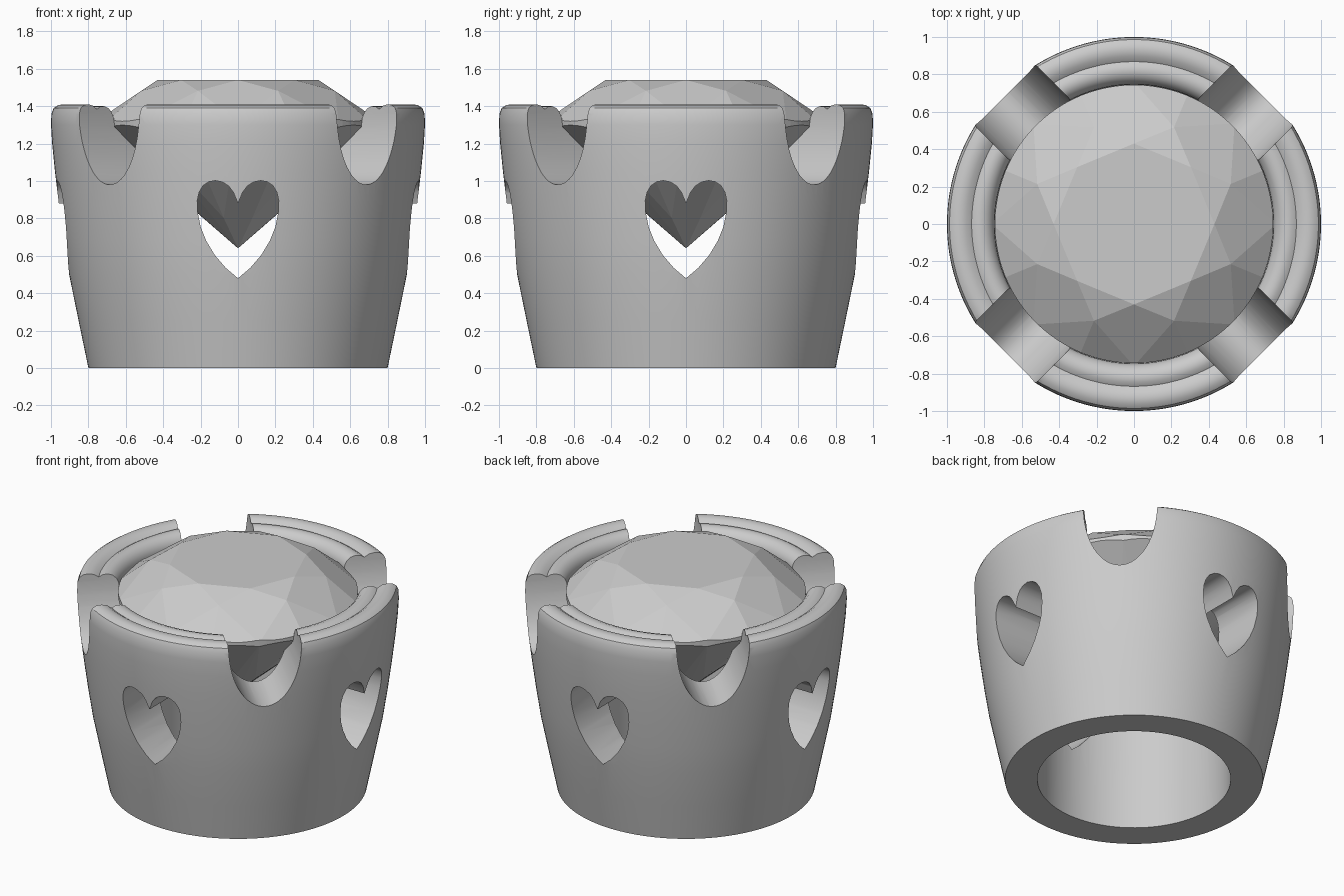
import bpy, bmesh
from math import sin, cos, pi, radians
from mathutils import Matrix

if "Cube" in bpy.data.objects:
    bpy.data.objects.remove(bpy.data.objects["Cube"])


def make_object(name, bm):
    bmesh.ops.recalc_face_normals(bm, faces=bm.faces)
    mesh = bpy.data.meshes.new(name)
    bm.to_mesh(mesh)
    bm.free()
    obj = bpy.data.objects.new(name, mesh)
    bpy.context.collection.objects.link(obj)
    return obj


def lathe(name, profile, steps=128):
    # closed (radius, z) outline revolved about z
    bm = bmesh.new()
    rings = []
    for i in range(steps):
        t = 2 * pi * (i + .5) / steps
        rings.append([bm.verts.new((r * cos(t), r * sin(t), z)) for r, z in profile])
    n = len(profile)
    for i in range(steps):
        a, b = rings[i], rings[(i + 1) % steps]
        for j in range(n):
            k = (j + 1) % n
            bm.faces.new((a[j], b[j], b[k], a[k]))
    return make_object(name, bm)


def prism(outline, angle):
    # (x, z) outline extruded outward from near the axis, then turned about z
    bm = bmesh.new()
    near, far = [[bm.verts.new((x, y, z)) for x, z in outline] for y in (.3, 1.5)]
    bm.faces.new(near)
    bm.faces.new(far[::-1])
    n = len(outline)
    for i in range(n):
        j = (i + 1) % n
        bm.faces.new((near[i], far[i], far[j], near[j]))
    bm.transform(Matrix.Rotation(angle, 4, 'Z'))
    return make_object("cutter", bm)


def boolean(target, cutter, operation):
    cutter.hide_render = True
    mod = target.modifiers.new("cut", 'BOOLEAN')
    mod.operation, mod.solver, mod.object = operation, 'MANIFOLD', cutter
    bpy.context.view_layer.objects.active = target
    bpy.ops.object.modifier_apply(modifier=mod.name)
    bpy.data.objects.remove(cutter)


# setting wall: flared outside, double-rounded rim, conical stone seat
bezel = lathe("bezel_cup", [
    (.8, 0), (.852, .25), (.903, .5), (.931, .68), (.957, .87), (.979, 1.05),
    (.994, 1.2), (1, 1.3), (.998, 1.36), (.986, 1.39), (.962, 1.406), (.93, 1.41),
    (.897, 1.403), (.868, 1.383), (.845, 1.397), (.815, 1.4), (.785, 1.39),
    (.76, 1.365), (.747, 1.335), (.745, 1.29), (.6, 1.165), (.6, 0)])

# heart windows on the four sides
half = [(.025, .94), (.05, .973), (.083, .994), (.12, 1.002), (.155, .996), (.187, .975),
        (.208, .94), (.218, .895), (.216, .835), (.2, .755), (.17, .68), (.125, .605),
        (.065, .535)]
heart = [(0, .88)] + half + [(0, .48)] + [(-x, z) for x, z in reversed(half)]

# U-shaped notches on the diagonals
notch = [(.23, 1.6)] + [(.23 * cos(t), 1.4 - .42 * sin(t))
                        for t in (pi * i / 32 for i in range(33))] + [(-.23, 1.6)]

for shape, start in ((heart, 0), (notch, 45)):
    for i in range(4):
        boolean(bezel, prism(shape, radians(start + 90 * i)), 'DIFFERENCE')

bpy.ops.object.select_all(action='DESELECT')
bezel.select_set(True)
bpy.context.view_layer.objects.active = bezel
bpy.ops.object.shade_smooth_by_angle(angle=radians(30))

# brilliant-cut stone: hull over table, star, girdle, pavilion and culet points
bm = bmesh.new()
for count, offset, r, z in ((8, 0, .43, 1.54), (8, .5, .56, 1.482), (16, 0, .76, 1.318),
                            (16, 0, .76, 1.3), (8, .5, .2, .802), (1, 0, 0, .64)):
    for i in range(count):
        t = 2 * pi * (i + offset) / count
        bm.verts.new((r * cos(t), r * sin(t), z))
bmesh.ops.convex_hull(bm, input=bm.verts)
bmesh.ops.dissolve_limit(bm, angle_limit=radians(1), verts=bm.verts, edges=bm.edges)
stone = make_object("faceted_stone", bm)

# round off the girdle so the facets end in scallops
bm = bmesh.new()
bmesh.ops.create_cone(bm, cap_ends=True, segments=96, radius1=.744, radius2=.744, depth=4)
boolean(stone, make_object("girdle_cutter", bm), 'INTERSECT')
